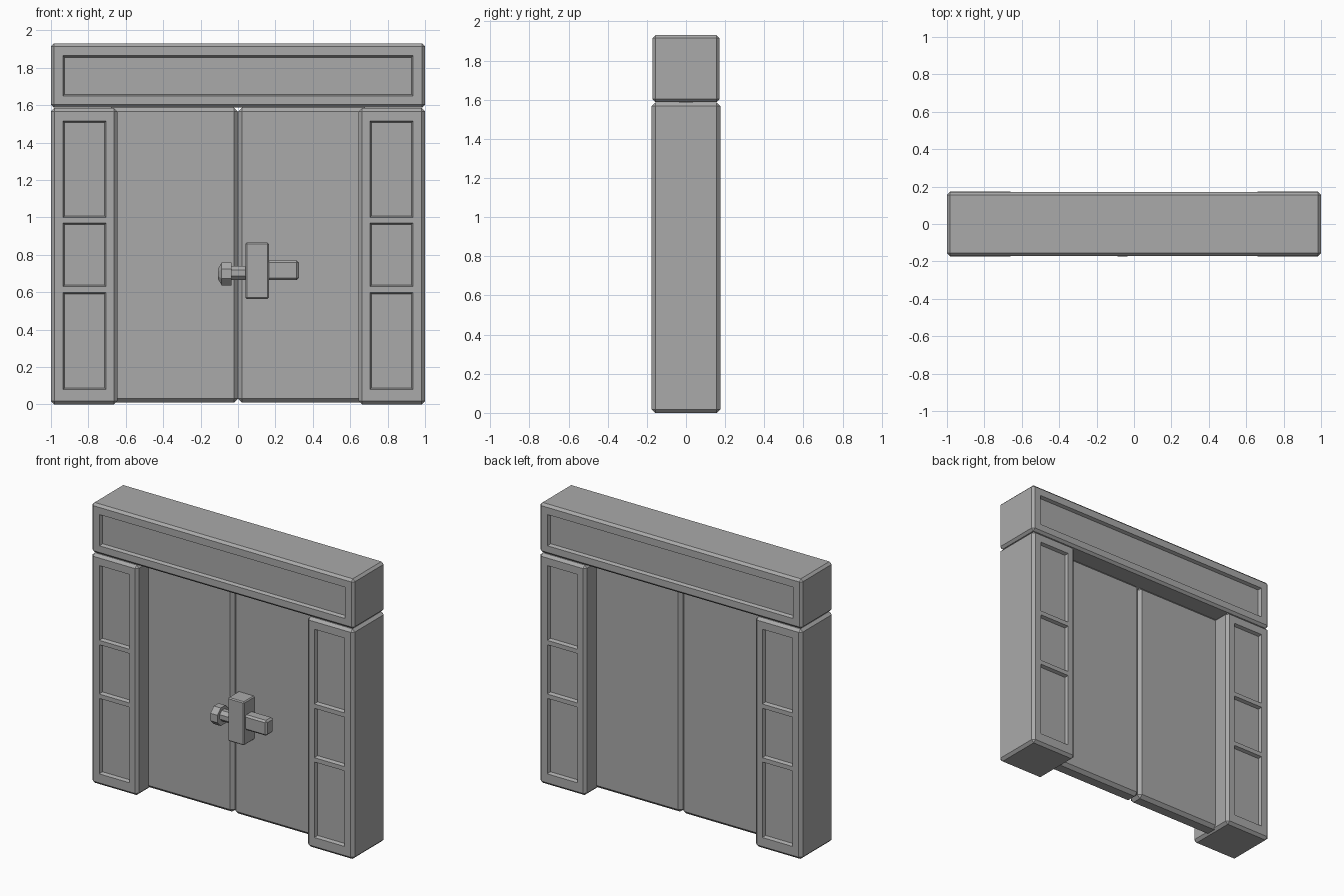
import bpy, bmesh
from math import pi
from mathutils import Matrix, Vector

cube = bpy.data.objects.get("Cube")
if cube:
    bpy.data.objects.remove(cube, do_unlink=True)

stone = bpy.data.materials.new("grey stone")
stone.use_nodes = True
grey = (0.4, 0.4, 0.4, 1)
stone.diffuse_color = grey
stone.node_tree.nodes["Principled BSDF"].inputs["Base Color"].default_value = grey


def finish(name, bm):
    bmesh.ops.recalc_face_normals(bm, faces=bm.faces)
    mesh = bpy.data.meshes.new(name)
    bm.to_mesh(mesh)
    bm.free()
    mesh.materials.append(stone)
    obj = bpy.data.objects.new(name, mesh)
    bpy.context.collection.objects.link(obj)
    return obj


def block(name, low, high, bevel, panels=()):
    """Chamfered box; panels (x0, x1, z0, z1) are sunk into front and back."""
    low, high = Vector(low), Vector(high)
    bm = bmesh.new()
    bmesh.ops.create_cube(bm, size=1)
    bmesh.ops.scale(bm, vec=high - low, verts=bm.verts)
    bmesh.ops.translate(bm, vec=(low + high) / 2, verts=bm.verts)
    bmesh.ops.bevel(bm, geom=bm.edges[:], offset=bevel, segments=1,
                    affect='EDGES')
    cuts = {(0, x) for p in panels for x in p[:2]}
    cuts |= {(2, z) for p in panels for z in p[2:]}
    for axis, pos in sorted(cuts):
        normal = Vector((0, 0, 0))
        normal[axis] = 1
        bmesh.ops.bisect_plane(bm, geom=bm.verts[:] + bm.edges[:] + bm.faces[:],
                               plane_co=normal * pos, plane_no=normal)
    bm.normal_update()
    sunk = []
    for f in bm.faces:
        c = f.calc_center_median()
        if abs(f.normal.y) > 0.99 and any(
                x0 < c.x < x1 and z0 < c.z < z1 for x0, x1, z0, z1 in panels):
            sunk.append(f)
    if sunk:
        bmesh.ops.inset_individual(bm, faces=sunk, thickness=0.012, depth=-0.022)
    return finish(name, bm)


def octagon_rod(name, x0, x1, y, z, r0, r1):
    """Eight-sided rod along x with a flat side facing front."""
    bm = bmesh.new()
    bmesh.ops.create_cone(bm, cap_ends=True, segments=8, radius1=r0, radius2=r1,
                          depth=x1 - x0)
    turn = Matrix.Rotation(pi / 2, 4, 'Y') @ Matrix.Rotation(pi / 8, 4, 'Z')
    bmesh.ops.transform(bm, verts=bm.verts,
                        matrix=Matrix.Translation(((x0 + x1) / 2, y, z)) @ turn)
    return finish(name, bm)


# Pillars and door leaves, one per side
heights = ((0.08, 0.60), (0.63, 0.97), (1.0, 1.515))
for side, s in (("left", 1), ("right", -1)):
    def span(a, b):
        return sorted((s * a, s * b))

    x0, x1 = span(0.645, 1.0)
    p0, p1 = span(0.705, 0.935)
    block(side + "_pillar", (x0, -0.175, 0), (x1, 0.175, 1.585), 0.018,
          [(p0, p1, a, b) for a, b in heights])
    x0, x1 = span(0, 0.70)
    block(side + "_door", (x0, -0.055, 0.01), (x1, 0.055, 1.588), 0.022)

# Lintel across the top
block("lintel", (-1, -0.172, 1.588), (1, 0.172, 1.93), 0.016,
      [(-0.935, 0.935, 1.65, 1.865)])

# Sliding latch on the front
block("latch_housing", (0.04, -0.17, 0.565), (0.165, -0.05, 0.865), 0.007)
block("latch_bar", (0.15, -0.155, 0.665), (0.325, -0.075, 0.77), 0.012)
octagon_rod("latch_shaft", -0.045, 0.05, -0.112, 0.703, 0.04, 0.04)
octagon_rod("latch_knob", -0.088, -0.035, -0.112, 0.698, 0.067, 0.067)
octagon_rod("latch_knob_cap", -0.107, -0.088, -0.112, 0.698, 0.03, 0.064)
